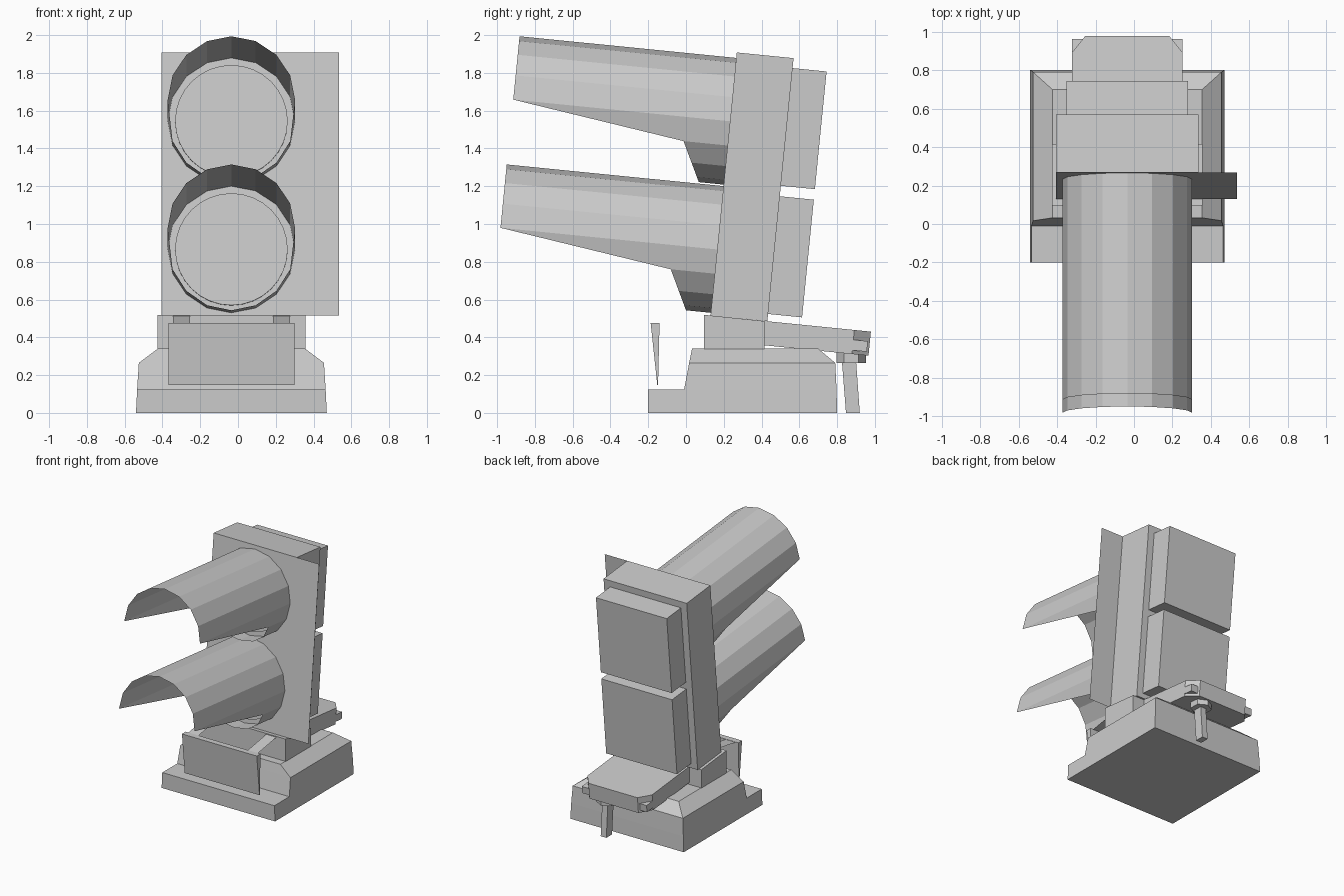
import bpy, bmesh
from math import sin, cos, pi, radians
from mathutils import Matrix, Vector

if "Cube" in bpy.data.objects:
    bpy.data.objects.remove(bpy.data.objects["Cube"])

CX = -0.035                      # centre line of the model
TILT = Matrix.Translation((CX, 0.13, 0.515)) @ Matrix.Rotation(radians(-5.7), 4, 'X')
FLAT = Matrix.Translation((CX, 0, 0))


def make(name, verts, faces, frame=FLAT):
    bm = bmesh.new()
    vs = [bm.verts.new(frame @ Vector(v)) for v in verts]
    for f in faces:
        bm.faces.new([vs[i] for i in f])
    bmesh.ops.recalc_face_normals(bm, faces=bm.faces)
    me = bpy.data.meshes.new(name)
    bm.to_mesh(me)
    bm.free()
    ob = bpy.data.objects.new(name, me)
    bpy.context.collection.objects.link(ob)
    return ob


def loft(name, rings, frame=FLAT):
    """Skin a stack of equal-length rings and cap both ends."""
    n, k = len(rings[0]), len(rings)
    faces = [[r * n + i, r * n + (i + 1) % n, (r + 1) * n + (i + 1) % n, (r + 1) * n + i]
             for r in range(k - 1) for i in range(n)]
    faces += [list(range(n)), list(range((k - 1) * n, k * n))]
    return make(name, [v for r in rings for v in r], faces, frame)


def rect(x0, x1, y0, y1, z):
    return [(x0, y0, z), (x1, y0, z), (x1, y1, z), (x0, y1, z)]


def box(name, x0, x1, y0, y1, z0, z1, frame=FLAT):
    return loft(name, [rect(x0, x1, y0, y1, z0), rect(x0, x1, y0, y1, z1)], frame)


def prism(name, outline, z0, z1, frame=FLAT):
    return loft(name, [[(x, y, z) for x, y in outline] for z in (z0, z1)], frame)


# base: low slab with a chamfered plinth behind the front step
loft("base_slab", [rect(-.505, .505, -.2, .8, 0), rect(-.499, .499, -.2, .797, .125)])
loft("base_plinth", [rect(-.499, .499, -.01, .797, .125),
                     rect(-.49, .49, .017, .79, .265),
                     rect(-.39, .39, .032, .7, .34)])

# pedestal with a top that follows the tilt of the head
loft("pedestal", [rect(-.392, .392, .095, .415, .338),
                  [(-.392, .095, .519), (.392, .095, .519), (.392, .415, .486), (-.392, .415, .486)]])

# wedge-shaped front panel and its two flat straps
loft("front_panel", [rect(-.333, .333, -.152, -.148, .147), rect(-.333, .333, -.187, -.14, .475)])
for side in (-1, 1):
    a, b = side * .22, side * .31
    make("panel_strap", [(a, -.14, .473), (b, -.14, .473), (b, .095, .512), (a, .095, .512)],
         [(0, 1, 2, 3)])

# rear arm with chamfered corners, corner lugs and a support leg
prism("rear_arm", [(-.288, .285), (.288, .285), (.288, .765), (.218, .853), (-.218, .853), (-.288, .765)],
      -.128, 0, TILT)
for side in (-1, 1):
    x0, x1 = sorted((side * .2, side * .288))
    box("arm_lug", x0, x1, .765, .842, -.108, -.052, TILT)
LEG_X = .125
prism("leg_nut", [(LEG_X + .078 * sin(i * pi / 3), .875 + .078 * cos(i * pi / 3)) for i in range(6)],
      .265, .335)
loft("support_leg", [rect(LEG_X - .025, LEG_X + .025, .847, .92, 0),
                     rect(LEG_X - .025, LEG_X + .025, .825, .9, .28)])

# signal head with a thin side flange flush with its front
box("head_body", -.37, .37, 0, .302, 0, 1.4, TILT)
make("side_flange", [(.37, 0, 0), (.57, 0, 0), (.57, 0, 1.4), (.37, 0, 1.4)], [(0, 1, 2, 3)], TILT)

# two lamps: rear box, lens and cutaway 16-sided visor
R = .337
for level, zc in (("lower", .352), ("upper", 1.034)):
    box(level + "_rear_box", -.315, .315, .302, .483, zc - .313, zc + .313, TILT)

    ring = [(.298 * cos(i * pi / 16), .298 * sin(i * pi / 16)) for i in range(32)]
    loft(level + "_lens", [[(x, y, zc + z) for x, z in ring] for y in (0, -.012)], TILT)

    verts = []
    for i in range(16):
        a = i * pi / 8
        x, z = R * cos(a), R * sin(a)
        front = -1.153 if z > -.01 else -.234 + (-z - .129) * .49
        verts += [(x, 0, zc + z), (x, front, zc + z)]
    make(level + "_visor", verts,
         [(2 * i, 2 * i + 1, (2 * i + 3) % 32, (2 * i + 2) % 32) for i in range(16)], TILT)
